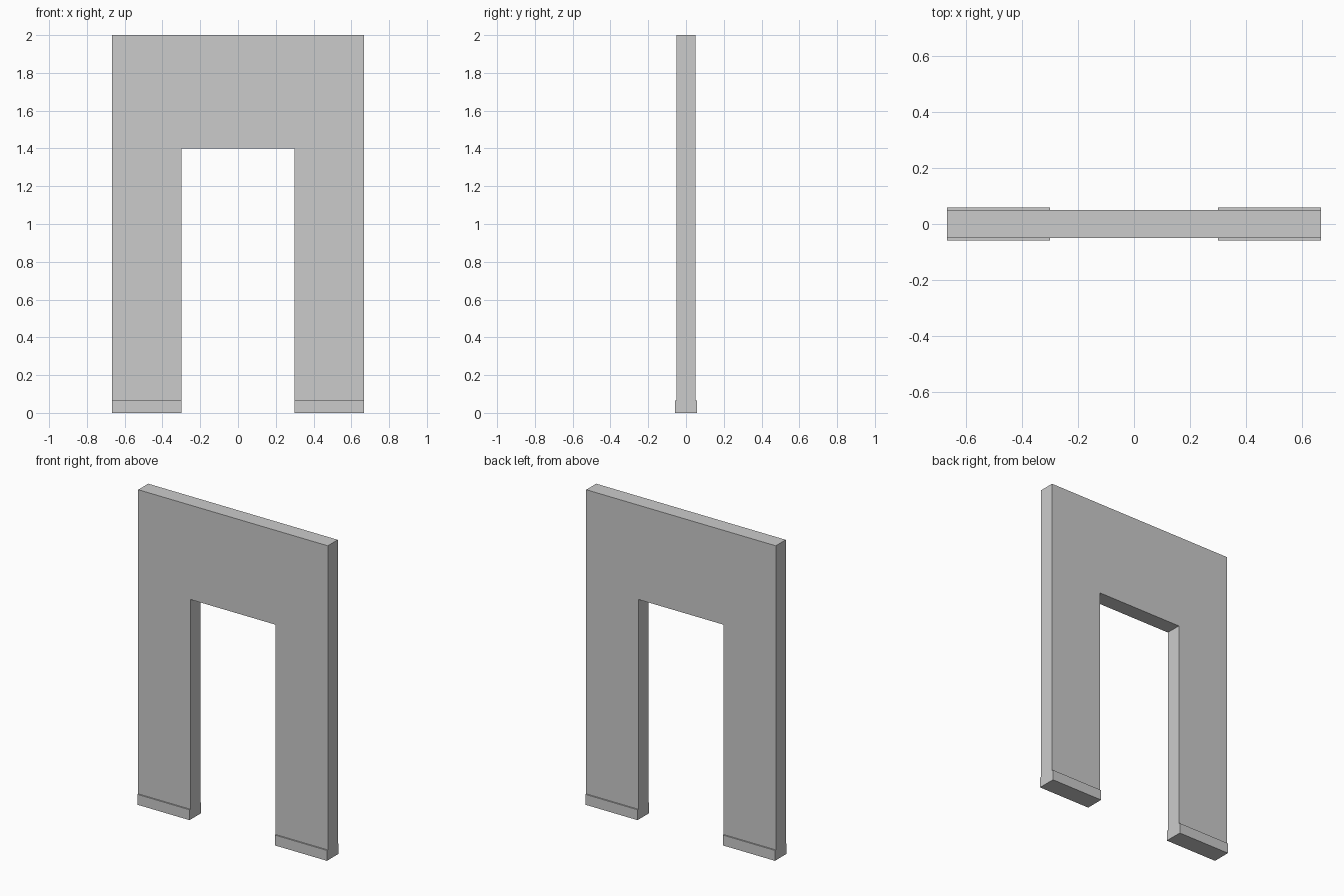
import bpy
import bmesh

cube = bpy.data.objects.get("Cube")
if cube:
    bpy.data.objects.remove(cube, do_unlink=True)

HALF_W, HALF_D, HEIGHT = 0.667, 0.05, 2.0
OPEN_HALF, OPEN_TOP = 0.30, 1.40
SKIRT_H, SKIRT_T = 0.066, 0.0085

grey = bpy.data.materials.new("plain grey")
grey.use_nodes = True
colour = (0.6, 0.6, 0.6, 1)
grey.diffuse_color = colour
grey.node_tree.nodes["Principled BSDF"].inputs["Base Color"].default_value = colour


def extrude_profile(name, profile, y0, y1):
    """Extrude an x-z outline from y0 to y1."""
    bm = bmesh.new()
    face = bm.faces.new([bm.verts.new((x, y0, z)) for x, z in profile])
    moved = bmesh.ops.extrude_face_region(bm, geom=[face])["geom"]
    verts = [v for v in moved if isinstance(v, bmesh.types.BMVert)]
    bmesh.ops.translate(bm, verts=verts, vec=(0, y1 - y0, 0))
    bmesh.ops.recalc_face_normals(bm, faces=bm.faces)
    mesh = bpy.data.meshes.new(name)
    bm.to_mesh(mesh)
    bm.free()
    mesh.materials.append(grey)
    obj = bpy.data.objects.new(name, mesh)
    bpy.context.collection.objects.link(obj)
    return obj


# Wall with a doorway, one continuous outline
half = [(HALF_W, HEIGHT), (HALF_W, 0), (OPEN_HALF, 0), (OPEN_HALF, OPEN_TOP)]
extrude_profile("doorway_wall", half + [(-x, z) for x, z in reversed(half)],
                -HALF_D, HALF_D)

# Skirting boards on both faces of each leg
for side, sx in (("left", 1), ("right", -1)):
    a, b = sx * OPEN_HALF, sx * HALF_W
    outline = [(a, 0), (b, 0), (b, SKIRT_H), (a, SKIRT_H)]
    for face, sy in (("front", -1), ("back", 1)):
        extrude_profile(f"{face}_{side}_skirting", outline,
                        sy * HALF_D, sy * (HALF_D + SKIRT_T))
